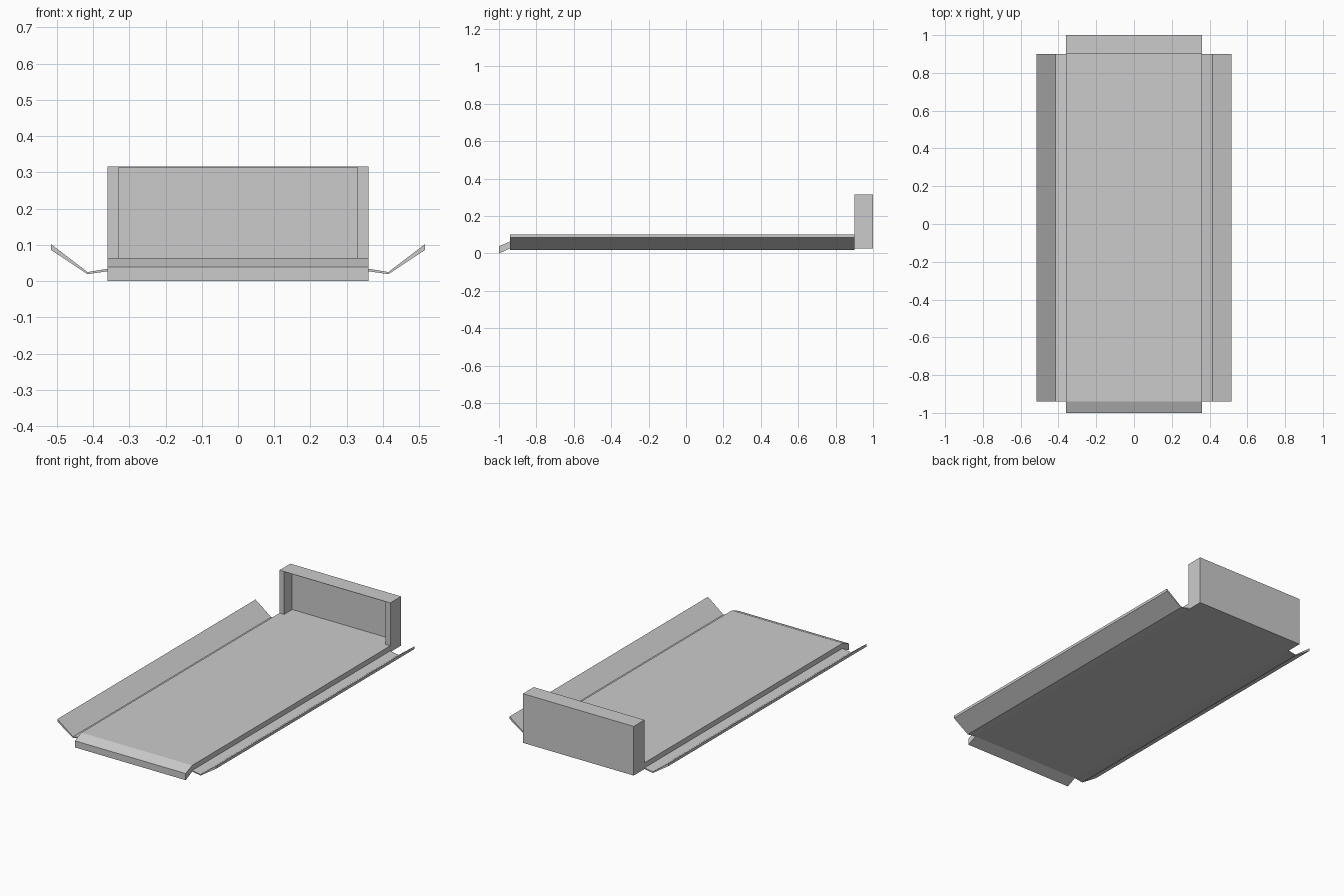
import bpy
import bmesh
from mathutils import Vector

cube = bpy.data.objects.get("Cube")
if cube:
    bpy.data.objects.remove(cube, do_unlink=True)

# Single plain grey for the whole tray
grey = bpy.data.materials.new("light grey")
grey.use_nodes = True
colour = (0.6, 0.6, 0.6, 1.0)
grey.diffuse_color = colour
grey.node_tree.nodes["Principled BSDF"].inputs["Base Color"].default_value = colour


def prism(name, profile, place, start, end):
    """Extrude a closed profile from start to end; place maps (a, b, depth) to xyz."""
    bm = bmesh.new()
    face = bm.faces.new([bm.verts.new(place(a, b, start)) for a, b in profile])
    offset = Vector(place(0, 0, end)) - Vector(place(0, 0, start))
    result = bmesh.ops.extrude_face_region(bm, geom=[face], use_keep_orig=True)
    moved = [v for v in result["geom"] if isinstance(v, bmesh.types.BMVert)]
    bmesh.ops.translate(bm, verts=moved, vec=offset)
    bmesh.ops.recalc_face_normals(bm, faces=bm.faces)
    mesh = bpy.data.meshes.new(name)
    bm.to_mesh(mesh)
    bm.free()
    mesh.materials.append(grey)
    obj = bpy.data.objects.new(name, mesh)
    bpy.context.collection.objects.link(obj)
    return obj


def along_x(a, b, d):
    return (d, a, b)


def along_y(a, b, d):
    return (a, d, b)


def along_z(a, b, d):
    return (a, b, d)


W, INNER = 0.36, 0.33            # half widths of bed and headboard recess
FRONT, HEAD, BACK = -0.94, 0.9, 1.0
LOW, DECK, TOP = 0.027, 0.064, 0.316
RECESS = 0.975

# Flat bed with a drooping front lip
prism("bed_with_front_lip",
      [(-1.0, 0.0), (-1.0, 0.039), (FRONT, DECK), (HEAD, DECK),
       (HEAD, LOW), (FRONT, LOW)], along_x, -W, W)

# Bed floor continuing into the headboard recess
prism("recess_floor", [(-INNER, HEAD), (INNER, HEAD), (INNER, RECESS), (-INNER, RECESS)],
      along_z, LOW, DECK)

# Headboard: side posts and back wall in one U-shaped shell, with a thin cap
prism("headboard_shell",
      [(-W, HEAD), (-INNER, HEAD), (-INNER, RECESS), (INNER, RECESS),
       (INNER, HEAD), (W, HEAD), (W, BACK), (-W, BACK)], along_z, LOW, TOP - 0.002)
prism("headboard_cap", [(-W, HEAD), (W, HEAD), (W, BACK), (-W, BACK)],
      along_z, TOP - 0.002, TOP)

# Thin bent flaps along both long sides
flap = [(W, 0.027), (0.415, 0.019), (0.516, 0.086), (0.516, 0.102),
        (0.415, 0.025), (W, 0.034)]
for side, sign in (("left", 1), ("right", -1)):
    prism(side + "_side_flap", [(sign * x, z) for x, z in flap], along_y, FRONT, HEAD)
